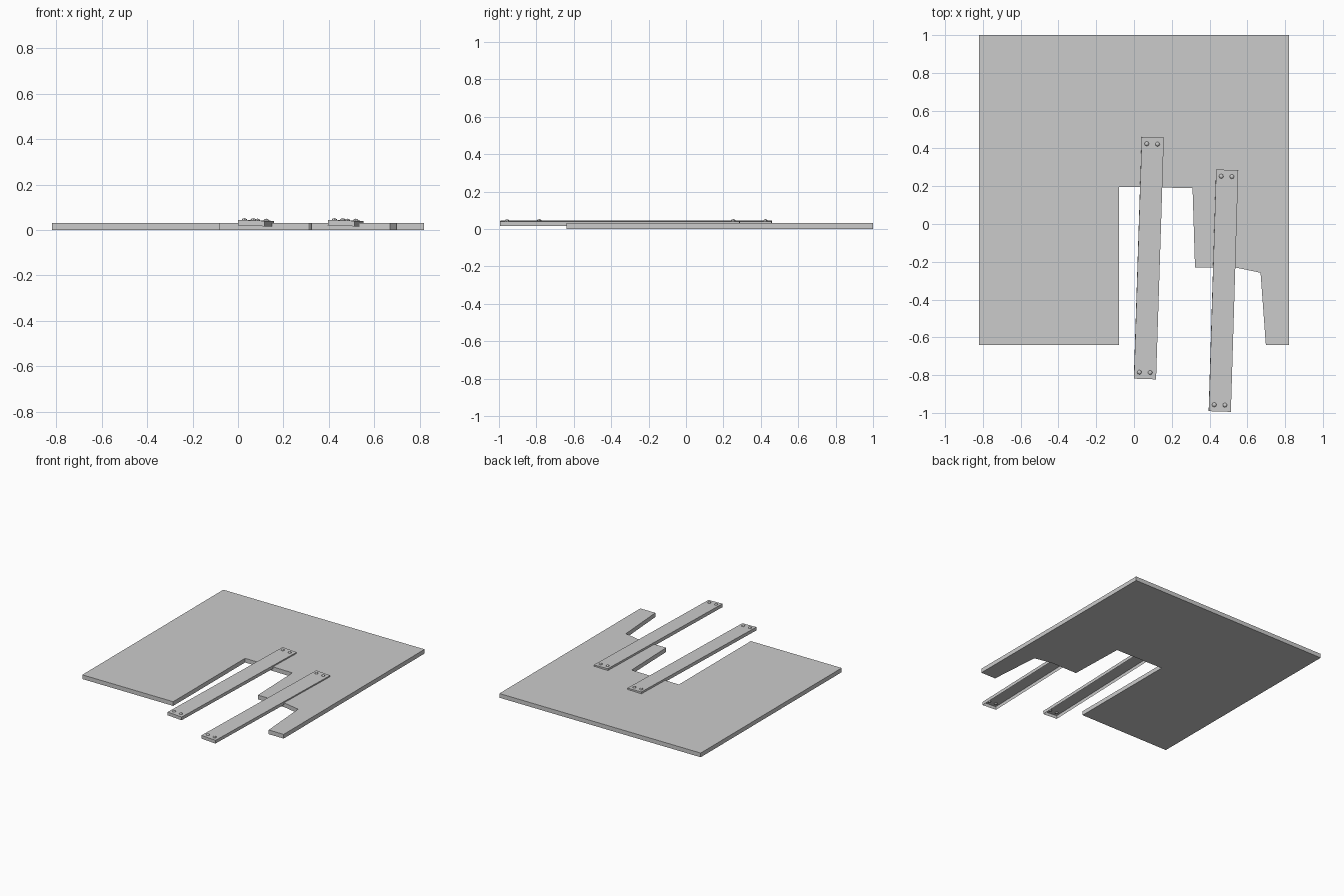
import bpy, bmesh
from math import radians
from mathutils import Matrix, Vector

cube = bpy.data.objects.get("Cube")
if cube:
    bpy.data.objects.remove(cube)

grey = bpy.data.materials.new("plain_grey")
grey.use_nodes = True
grey.diffuse_color = (0.6, 0.6, 0.6, 1)
grey.node_tree.nodes["Principled BSDF"].inputs["Base Color"].default_value = (0.6, 0.6, 0.6, 1)


def finish(name, bm):
    mesh = bpy.data.meshes.new(name)
    bm.to_mesh(mesh)
    bm.free()
    mesh.materials.append(grey)
    obj = bpy.data.objects.new(name, mesh)
    bpy.context.collection.objects.link(obj)
    return obj


# Floor slab with a stepped notch in its front edge
outline = [(-0.82, 1), (-0.82, -0.64), (-0.08, -0.64), (-0.08, 0.197), (0.31, 0.19),
           (0.323, -0.23), (0.536, -0.23), (0.67, -0.258), (0.698, -0.64),
           (0.82, -0.64), (0.82, 1)]
bm = bmesh.new()
base = bm.faces.new([bm.verts.new((x, y, 0)) for x, y in outline])
result = bmesh.ops.extrude_face_region(bm, geom=[base], use_keep_orig=True)
bmesh.ops.translate(bm, vec=(0, 0, 0.031),
                    verts=[v for v in result["geom"] if isinstance(v, bmesh.types.BMVert)])
bmesh.ops.recalc_face_normals(bm, faces=bm.faces)
finish("floor_slab", bm)

# Planks open underneath, skewed and rolled slightly, with studs at both ends
WIDTH, LENGTH, THICK = 0.117, 1.28, 0.024


def plank(prefix, x, y, yaw):
    place = (Matrix.Translation((x, y, 0.0425))
             @ Matrix.Rotation(radians(-yaw), 4, "Z") @ Matrix.Rotation(radians(2.2), 4, "Y"))
    bm = bmesh.new()
    bmesh.ops.create_cube(bm, size=1, matrix=Matrix.Translation((0, 0, -THICK / 2))
                          @ Matrix.Diagonal((WIDTH, LENGTH, THICK, 1)))
    bmesh.ops.delete(bm, geom=[f for f in bm.faces if f.normal.z < -0.5], context="FACES_ONLY")
    finish(prefix + "_plank", bm).matrix_world = place

    bm = bmesh.new()
    for sx in (-0.031, 0.026):
        for sy in (-0.605, 0.605):
            bmesh.ops.create_uvsphere(bm, u_segments=8, v_segments=6, radius=0.012,
                                      matrix=Matrix.Translation((sx, sy, 0))
                                      @ Matrix.Diagonal((1, 1, 0.7, 1)))
    finish(prefix + "_studs", bm).matrix_world = place


plank("right", 0.079, -0.181, 1.85)
plank("left", 0.474, -0.353, 1.75)
